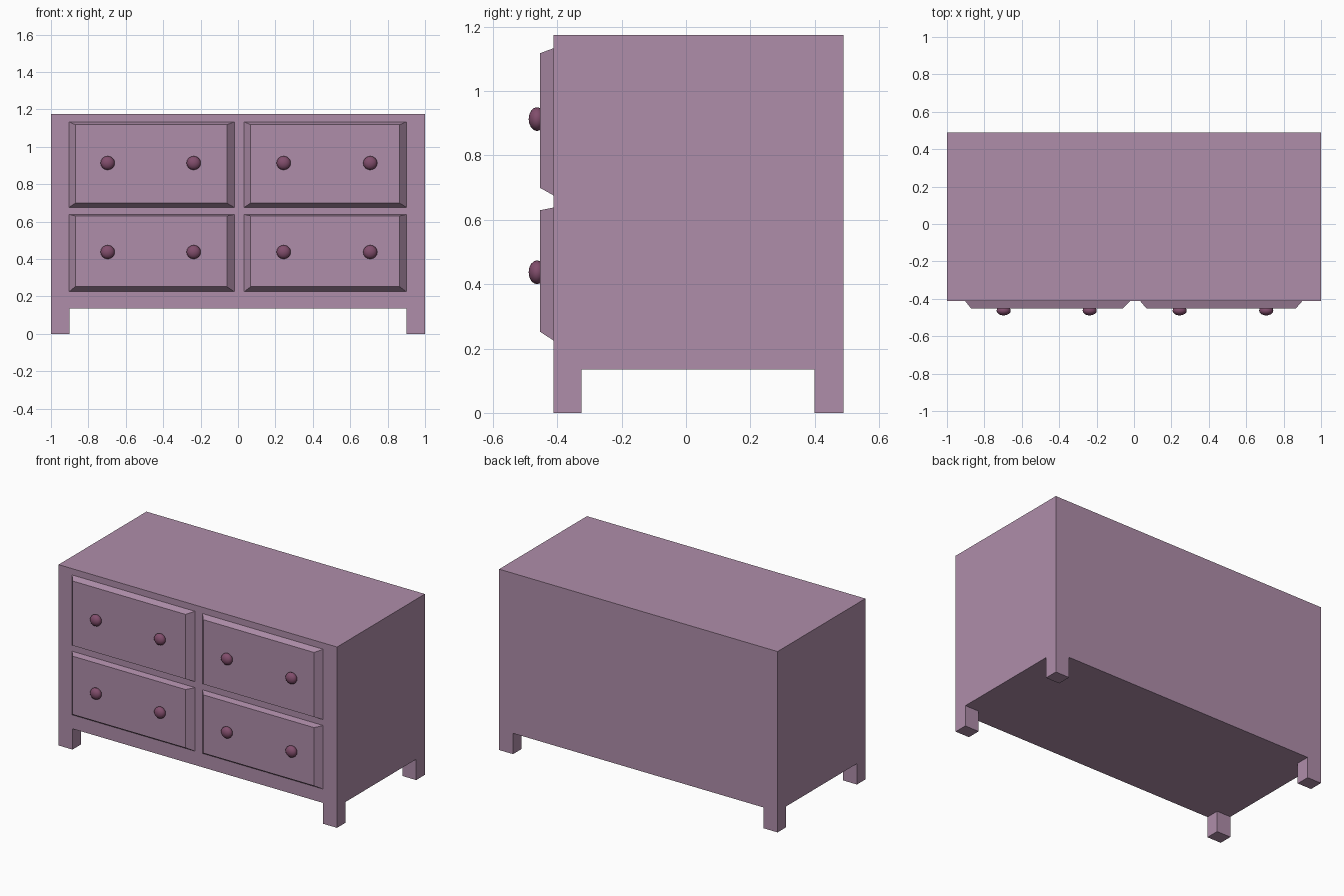
import bpy, bmesh
from mathutils import Matrix, Vector

if "Cube" in bpy.data.objects:
    bpy.data.objects.remove(bpy.data.objects["Cube"])


def material(name, rgb):
    m = bpy.data.materials.new(name)
    m.diffuse_color = (*rgb, 1)
    m.use_nodes = True
    m.node_tree.nodes["Principled BSDF"].inputs["Base Color"].default_value = m.diffuse_color
    return m


PAINT = material("mauve_paint", (0.43, 0.27, 0.40))
KNOB = material("plum_knob", (0.22, 0.075, 0.15))

FRONT, BACK = -0.412, 0.489      # cabinet depth
FLOOR, TOP = 0.135, 1.174        # cabinet underside and top
FACE = -0.453                    # drawer face plane


def finish(bm, name, mat):
    bmesh.ops.recalc_face_normals(bm, faces=bm.faces)
    mesh = bpy.data.meshes.new(name)
    bm.to_mesh(mesh)
    bm.free()
    mesh.materials.append(mat)
    ob = bpy.data.objects.new(name, mesh)
    bpy.context.collection.objects.link(ob)
    return ob


def cabinet():
    # Box whose four bottom corners are cut out and extruded into legs
    bm = bmesh.new()
    size = Matrix.Diagonal((2, BACK - FRONT, TOP - FLOOR, 1))
    centre = Matrix.Translation((0, (FRONT + BACK) / 2, (FLOOR + TOP) / 2))
    bmesh.ops.create_cube(bm, size=1, matrix=centre @ size)
    for co, no in (((-0.9, 0, 0), (1, 0, 0)), ((0.9, 0, 0), (1, 0, 0)),
                   ((0, -0.325, 0), (0, 1, 0)), ((0, 0.4, 0), (0, 1, 0))):
        bmesh.ops.bisect_plane(bm, geom=bm.verts[:] + bm.edges[:] + bm.faces[:],
                               plane_co=co, plane_no=no)
    corners = []
    for f in bm.faces:
        c = f.calc_center_median()
        if c.z < FLOOR + 0.01 and abs(c.x) > 0.9 and not -0.325 < c.y < 0.4:
            corners.append(f)
    for f in corners:
        foot = bmesh.ops.extrude_discrete_faces(bm, faces=[f])["faces"][0]
        bmesh.ops.translate(bm, verts=foot.verts, vec=(0, 0, -FLOOR))
    bmesh.ops.remove_doubles(bm, verts=bm.verts, dist=0.0001)
    bmesh.ops.dissolve_limit(bm, angle_limit=0.01, verts=bm.verts, edges=bm.edges)
    finish(bm, "cabinet", PAINT)


def drawer(name, base, face):
    # Raised panel with sloping edges; base and face are (x0, x1, z0, z1)
    bm = bmesh.new()
    rings = []
    for (x0, x1, z0, z1), y in ((base, FRONT), (face, FACE)):
        rings.append([bm.verts.new((x, y, z))
                      for x, z in ((x0, z0), (x1, z0), (x1, z1), (x0, z1))])
    back, front = rings
    bm.faces.new(back)
    bm.faces.new(front)
    for i in range(4):
        j = (i + 1) % 4
        bm.faces.new((back[i], back[j], front[j], front[i]))
    finish(bm, name, PAINT)


def knob(name, x, z):
    # Flattened ball on the drawer face
    bm = bmesh.new()
    bmesh.ops.create_uvsphere(bm, u_segments=16, v_segments=8, radius=1)
    bm.transform(Matrix.Translation((x, -0.463, z))
                 @ Matrix.Diagonal((0.038, 0.026, 0.037, 1))
                 @ Matrix.Rotation(1.5707963, 4, 'X'))
    for f in bm.faces:
        f.smooth = True
    finish(bm, name, KNOB)


cabinet()

# Drawers: columns hold base x, face x and knob x; rows hold base z, face z, knob z
columns = {"left": ((-0.903, -0.02), (-0.87, -0.06), (-0.697, -0.237)),
           "right": ((0.033, 0.9), (0.068, 0.864), (0.244, 0.707))}
rows = {"upper": ((0.676, 1.133), (0.699, 1.118), 0.913),
        "lower": ((0.225, 0.638), (0.252, 0.63), 0.437)}
for row, (bz, fz, kz) in rows.items():
    for col, (bx, fx, knobs) in columns.items():
        drawer(f"{row}_{col}_drawer", (*bx, *bz), (*fx, *fz))
        for i, kx in enumerate(knobs):
            knob(f"{row}_{col}_knob_{i + 1}", kx, kz)
